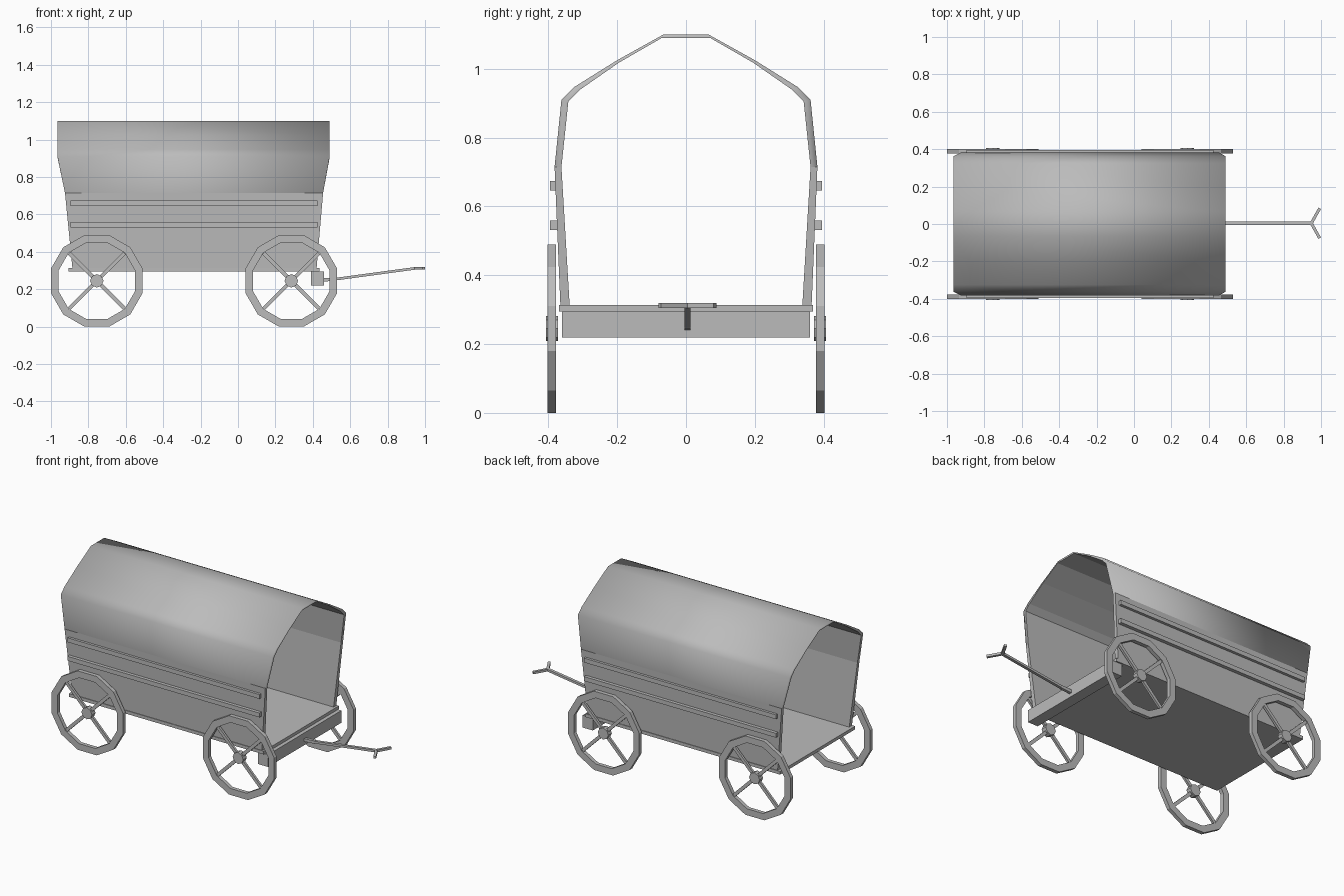
import bpy
import bmesh
from math import radians, cos, sin
from mathutils import Matrix, Vector

if "Cube" in bpy.data.objects:
    bpy.data.objects.remove(bpy.data.objects["Cube"])

grey = bpy.data.materials.new("plain_grey")
grey.use_nodes = True
grey.diffuse_color = (0.5, 0.5, 0.5, 1)
grey.node_tree.nodes["Principled BSDF"].inputs["Base Color"].default_value = (0.5, 0.5, 0.5, 1)


def finish(name, bm):
    bmesh.ops.recalc_face_normals(bm, faces=bm.faces)
    mesh = bpy.data.meshes.new(name)
    bm.to_mesh(mesh)
    bm.free()
    mesh.materials.append(grey)
    obj = bpy.data.objects.new(name, mesh)
    bpy.context.collection.objects.link(obj)
    return obj


def add_box(bm, centre, size, turn=Matrix()):
    matrix = Matrix.Translation(centre) @ turn @ Matrix.Diagonal((*size, 1))
    bmesh.ops.create_cube(bm, size=1, matrix=matrix)


def box(name, centre, size):
    bm = bmesh.new()
    add_box(bm, centre, size)
    return finish(name, bm)


def add_bar(bm, start, end, width, height):
    # Box running between two points
    start, end = Vector(start), Vector(end)
    along = end - start
    turn = along.to_track_quat('X', 'Z').to_matrix().to_4x4()
    add_box(bm, (start + end) / 2, (along.length, width, height), turn)


def shell(name, outer, inner, smooth=False):
    # Thick sheet lofted along x; section points are (y, z, rear x, front x)
    bm = bmesh.new()
    rows = []
    for o, i in zip(outer, inner):
        rows.append([bm.verts.new((x, y, z)) for x, y, z in (
            (o[2], o[0], o[1]), (o[3], o[0], o[1]),
            (i[3], i[0], i[1]), (i[2], i[0], i[1]))])
    for a, b in zip(rows, rows[1:]):
        for k in range(4):
            n = (k + 1) % 4
            face = bm.faces.new((a[k], a[n], b[n], b[k]))
            face.smooth = smooth and k != 2
    bm.faces.new(rows[0])
    bm.faces.new(rows[-1])
    return finish(name, bm)


def mirrored(points):
    return points + [(-y, z, a, b) for y, z, a, b in reversed(points)]


# Canvas cover
REAR, FRONT = -0.965, 0.49
cover_outer = [(0.382, 0.715, -0.925, 0.455), (0.362, 0.91, REAR, FRONT),
               (0.325, 0.947, REAR, FRONT), (0.2, 1.025, REAR, FRONT),
               (0.065, 1.1, REAR, FRONT)]
cover_inner = [(0.362, 0.715, -0.925, 0.455), (0.342, 0.905, REAR, FRONT),
               (0.31, 0.938, REAR, FRONT), (0.195, 1.018, REAR, FRONT),
               (0.07, 1.09, REAR, FRONT)]
shell("canvas_cover", mirrored(cover_outer), mirrored(cover_inner), smooth=True)

# Sloping side walls and their rails
for side, label in ((1, "left"), (-1, "right")):
    wall_outer = [(side * 0.365, 0.31, -0.885, 0.42), (side * 0.382, 0.715, -0.925, 0.455)]
    wall_inner = [(side * 0.338, 0.31, -0.885, 0.42), (side * 0.362, 0.715, -0.925, 0.455)]
    shell(label + "_wall", wall_outer, wall_inner)
    for z, level in ((0.545, "lower"), (0.66, "upper")):
        box(f"{label}_{level}_rail", (-0.235, side * 0.383, z), (1.32, 0.026, 0.027))

# Floor and front beam
box("floor", (-0.235, 0, 0.304), (1.34, 0.738, 0.02))
box("front_beam", (0.424, 0, 0.257), (0.07, 0.72, 0.076))


def wheel(name, x, y, z=0.245):
    bm = bmesh.new()
    sides = 12
    rings = []
    # Twelve-sided rim
    for k in range(sides):
        a = radians(360 / sides * (k + 0.5))
        rings.append([bm.verts.new((x + r * cos(a), y + d, z + r * sin(a)))
                      for r, d in ((0.2536, -0.012), (0.2536, 0.012),
                                   (0.212, 0.012), (0.212, -0.012))])
    for k in range(sides):
        a, b = rings[k], rings[(k + 1) % sides]
        for j in range(4):
            n = (j + 1) % 4
            bm.faces.new((a[j], a[n], b[n], b[j]))
    # Crossed spokes and hub
    for angle in (45, -45):
        add_box(bm, (x, y, z), (0.42, 0.014, 0.02), Matrix.Rotation(radians(angle), 4, 'Y'))
    bmesh.ops.create_cone(bm, cap_ends=True, segments=8, radius1=0.036, radius2=0.036,
                          depth=0.035, matrix=Matrix.Translation((x, y, z))
                          @ Matrix.Rotation(radians(90), 4, 'X'))
    return finish(name, bm)


for x, end in ((-0.755, "rear"), (0.285, "front")):
    for y, label in ((0.39, "left"), (-0.39, "right")):
        wheel(f"{end}_{label}_wheel", x, y)

# Pulling pole with forked handle
bm = bmesh.new()
add_bar(bm, (0.45, 0.004, 0.25), (0.53, 0.004, 0.255), 0.018, 0.018)
add_bar(bm, (0.52, 0.004, 0.254), (0.955, 0.004, 0.313), 0.018, 0.014)
for side in (1, -1):
    add_bar(bm, (0.948, 0.004, 0.312), (0.993, 0.004 + side * 0.08, 0.312), 0.016, 0.014)
finish("pulling_pole", bm)
